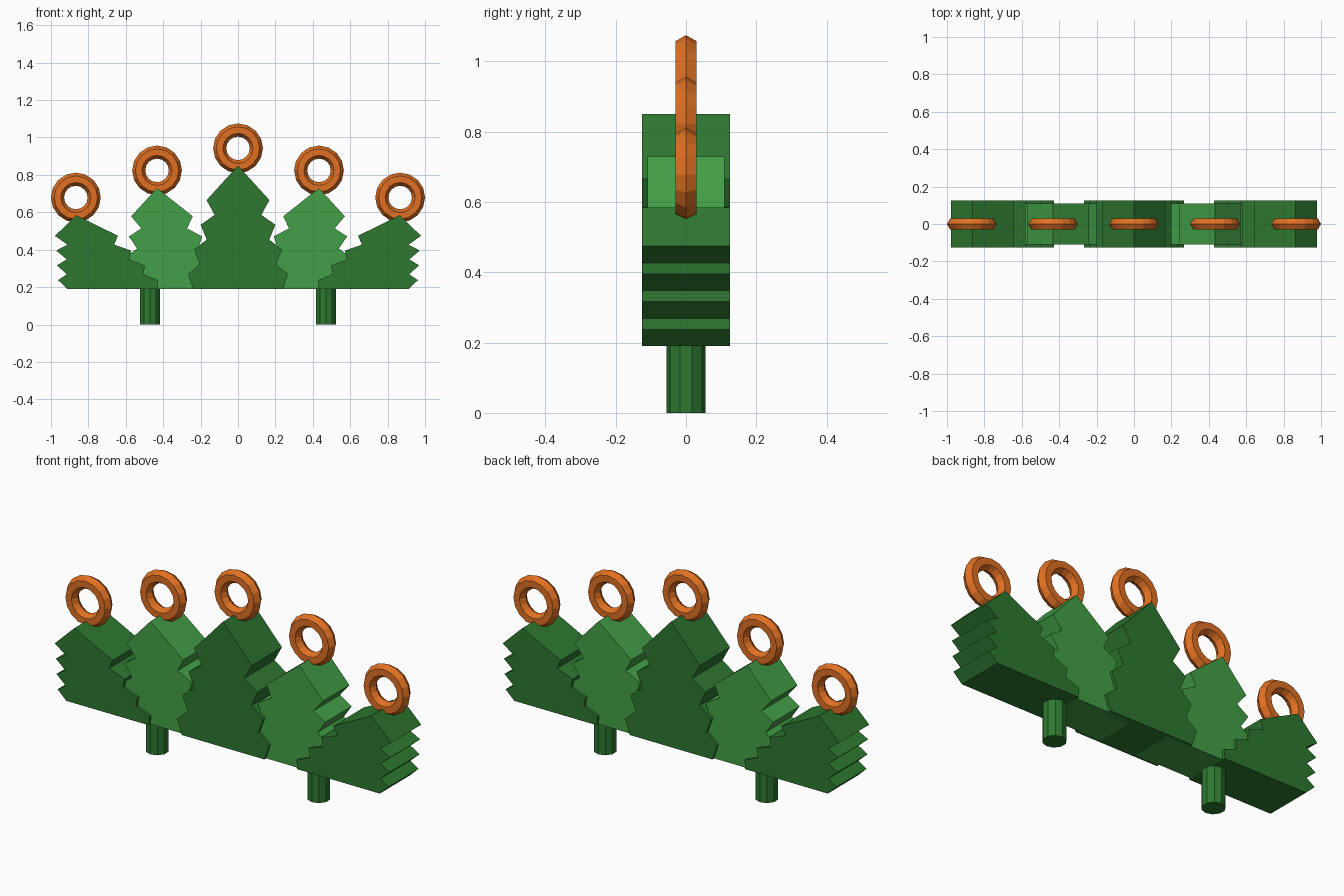
import bpy, bmesh, math

if "Cube" in bpy.data.objects:
    bpy.data.objects.remove(bpy.data.objects["Cube"])


def material(name, rgb):
    m = bpy.data.materials.new(name)
    lin = [((c / 255 + 0.055) / 1.055) ** 2.4 for c in rgb]
    m.diffuse_color = (*lin, 1)
    m.use_nodes = True
    m.node_tree.nodes["Principled BSDF"].inputs["Base Color"].default_value = m.diffuse_color
    return m


DARK = material("dark green", (46, 120, 49))
LIGHT = material("light green", (67, 160, 71))
ORANGE = material("orange", (224, 112, 34))


def finish(bm, name, mat):
    bmesh.ops.recalc_face_normals(bm, faces=bm.faces)
    me = bpy.data.meshes.new(name)
    bm.to_mesh(me)
    bm.free()
    me.materials.append(mat)
    ob = bpy.data.objects.new(name, me)
    bpy.context.collection.objects.link(ob)


# Saw-tooth half outline: (height fraction, half width)
TEETH = [(0, .24), (.12, .267), (.2, .205), (.32, .235), (.4, .167),
         (.52, .2), (.6, .125), (.72, .168)]
BASE = 0.19


def tree(name, base_x, apex_x, apex_z, depth, width, mat):
    """Toothed outline, leaning from base_x to apex_x, extruded along y."""
    outline = [(f, w * width) for f, w in TEETH] + [(1, 0)]
    outline += [(f, -w * width) for f, w in reversed(TEETH)]
    bm = bmesh.new()
    verts = [bm.verts.new((base_x + (apex_x - base_x) * f + w, -depth,
                           BASE + (apex_z - BASE) * f)) for f, w in outline]
    face = bm.faces.new(verts)
    ext = bmesh.ops.extrude_face_region(bm, geom=[face])
    moved = [g for g in ext["geom"] if isinstance(g, bmesh.types.BMVert)]
    bmesh.ops.translate(bm, verts=moved, vec=(0, 2 * depth, 0))
    finish(bm, name, mat)


def ring(name, x, z, major=0.098, minor=0.035, segs=16, sides=6):
    """Upright ring with a hexagonal section."""
    bm = bmesh.new()
    loops = []
    for i in range(segs):
        a = 2 * math.pi * i / segs
        loop = []
        for j in range(sides):
            b = 2 * math.pi * j / sides
            r = major + minor * math.cos(b)
            loop.append(bm.verts.new((x + r * math.cos(a), minor * math.sin(b),
                                      z + r * math.sin(a))))
        loops.append(loop)
    for i in range(segs):
        p, q = loops[i], loops[(i + 1) % segs]
        for j in range(sides):
            k = (j + 1) % sides
            bm.faces.new((p[j], p[k], q[k], q[j]))
    finish(bm, name, ORANGE)


def peg(name, x):
    bm = bmesh.new()
    bmesh.ops.create_cone(bm, cap_ends=True, segments=10, radius1=0.056,
                          radius2=0.056, depth=0.22)
    bmesh.ops.translate(bm, verts=bm.verts, vec=(x, 0, 0.11))
    finish(bm, name, DARK)


# Centre tree with its ring
tree("centre_tree", 0, 0, 0.85, 0.125, 1, DARK)
ring("centre_ring", 0, 0.942)

# Mirrored side trees, rings and pegs
for side, s in (("left", -1), ("right", 1)):
    tree(side + "_inner_tree", s * 0.338, s * 0.433, 0.73, 0.11, 0.98, LIGHT)
    tree(side + "_outer_tree", s * 0.672, s * 0.864, 0.585, 0.125, 1, DARK)
    ring(side + "_inner_ring", s * 0.433, 0.824)
    ring(side + "_outer_ring", s * 0.867, 0.679)
    peg(side + "_peg", s * 0.47)
